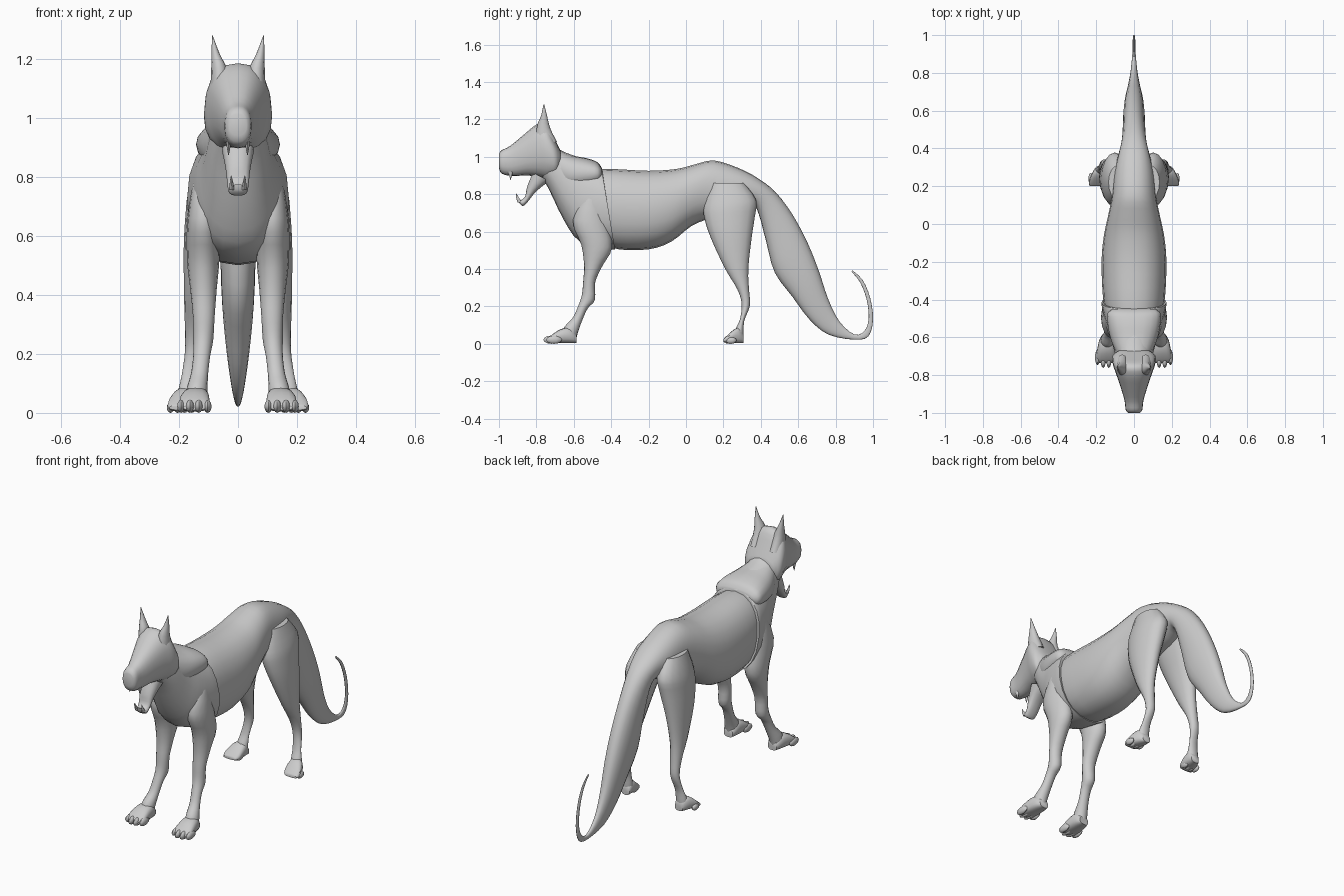
import bpy, bmesh, math
from mathutils import Vector, Matrix


def finish(name, bm, mirror):
    bmesh.ops.recalc_face_normals(bm, faces=bm.faces[:])
    me = bpy.data.meshes.new(name)
    bm.to_mesh(me)
    bm.free()
    me.shade_smooth()
    me.set_sharp_from_angle(angle=math.radians(45))
    ob = bpy.data.objects.new(name, me)
    bpy.context.scene.collection.objects.link(ob)
    if mirror:
        ob.modifiers.new("Mirror", 'MIRROR').use_clip = False
    return ob


def spline(rows, steps):
    """Catmull-Rom interpolation of the ring parameters."""
    out = []
    for i in range(len(rows) - 1):
        p = [rows[max(0, min(len(rows) - 1, i + k))] for k in (-1, 0, 1, 2)]
        for s in range(steps):
            t = s / steps
            out.append([0.5 * (2 * b + (c - a) * t + (2 * a - 5 * b + 4 * c - d) * t * t
                               + (3 * b - a - 3 * c + d) * t ** 3) for a, b, c, d in zip(*p)])
    return out + [list(rows[-1])]


def loft(name, rows, power=1.0, n=20, steps=3, mirror=False):
    """Each row: side-view edge points (y1, z1) and (y2, z2), half width, [centre x]."""
    rows = [tuple(r) + ((0.0,) if len(r) == 5 else ()) for r in rows]
    bm = bmesh.new()
    rings = []
    for y1, z1, y2, z2, w, x in spline(rows, steps):
        ring = []
        for k in range(n):
            a = math.tau * k / n
            c, s = [math.copysign(abs(f) ** power, f) for f in (math.cos(a), math.sin(a))]
            ring.append(bm.verts.new((x + w * c, (y1 + y2) / 2 + s * (y1 - y2) / 2,
                                      (z1 + z2) / 2 + s * (z1 - z2) / 2)))
        rings.append(ring)
    for r, q in zip(rings, rings[1:]):
        for k in range(n):
            bm.faces.new((r[k], r[(k + 1) % n], q[(k + 1) % n], q[k]))
    bm.faces.new(rings[0])
    bm.faces.new(rings[-1])
    return finish(name, bm, mirror)


def toes(name, items):
    bm = bmesh.new()
    for loc, size in items:
        bmesh.ops.create_uvsphere(bm, u_segments=10, v_segments=6, radius=1,
                                  matrix=Matrix.Translation(loc) @ Matrix.Diagonal((*size, 1)))
    return finish(name, bm, True)


# Trunk flowing into the long tail with a curled tip
loft("body_and_tail", [
    (-.50, .93, -.45, .54, .15), (-.40, .935, -.36, .505, .165),
    (-.20, .925, -.20, .505, .172), (-.05, .935, -.08, .545, .16),
    (.05, .96, .03, .63, .138), (.15, .98, .13, .67, .118),
    (.28, .94, .26, .70, .105), (.385, .885, .355, .74, .082),
    (.48, .81, .39, .69, .066), (.57, .69, .43, .54, .06),
    (.65, .54, .475, .38, .058), (.71, .39, .57, .25, .05),
    (.76, .24, .66, .13, .035), (.82, .12, .76, .05, .02),
    (.90, .05, .90, .022, .009), (.955, .07, .975, .04, .007),
    (.977, .14, 1.0, .13, .006), (.965, .24, .985, .245, .006),
    (.93, .33, .945, .34, .005), (.885, .385, .89, .393, .003)], power=.9)

# Neck and chest shell ending in a step over the ribs
loft("neck_and_chest", [
    (-.74, 1.10, -.78, .90, .07), (-.67, 1.035, -.735, .83, .095),
    (-.58, 1.0, -.655, .665, .12), (-.52, .975, -.565, .545, .148),
    (-.46, .95, -.395, .505, .172), (-.45, .94, -.385, .515, .168)], power=.88)

# Raised mantle across the shoulders
loft("shoulder_mantle", [
    (-.69, 1.03, -.71, .87, .085), (-.60, 1.005, -.64, .83, .12),
    (-.53, .992, -.55, .83, .138), (-.475, .972, -.47, .85, .14),
    (-.45, .94, -.45, .885, .11)], power=.85)

# Head
loft("head", [
    (-1.0, 1.015, -1.0, .94, .03), (-.985, 1.035, -.985, .91, .044),
    (-.94, 1.058, -.93, .897, .05), (-.865, 1.12, -.85, .90, .073),
    (-.80, 1.172, -.78, .89, .096), (-.75, 1.18, -.735, .88, .112),
    (-.705, 1.10, -.69, .895, .113), (-.67, 1.03, -.67, .95, .08)], power=.85)

# Pointed ears
loft("ear", [
    (-.81, 1.08, -.69, 1.08, .033, .062), (-.795, 1.17, -.725, 1.15, .028, .063),
    (-.775, 1.22, -.742, 1.215, .014, .076), (-.762, 1.28, -.758, 1.28, .001, .087)],
    n=12, mirror=True)

# Open lower jaw
loft("lower_jaw", [
    (-.82, .915, -.73, .87, .055), (-.85, .84, -.80, .815, .042),
    (-.86, .79, -.845, .76, .036), (-.88, .77, -.872, .736, .032),
    (-.895, .775, -.893, .755, .022)], power=.85, n=14)

# Canine teeth
loft("lower_fang", [(-.90, .755, -.875, .755, .008, .02), (-.908, .78, -.892, .78, .006, .022),
                    (-.91, .805, -.908, .805, .001, .023)], n=8, mirror=True)
loft("upper_fang", [(-.955, .92, -.925, .92, .009, .032), (-.945, .90, -.93, .90, .006, .032),
                    (-.94, .875, -.938, .875, .001, .032)], n=8, mirror=True)

# Front legs
loft("front_leg", [
    (-.53, .83, -.46, .83, .04, .105), (-.605, .66, -.42, .66, .055, .116),
    (-.56, .53, -.395, .515, .055, .118), (-.545, .42, -.445, .42, .045, .117),
    (-.55, .33, -.485, .33, .037, .116), (-.557, .26, -.487, .235, .034, .118),
    (-.577, .20, -.525, .19, .029, .123), (-.605, .14, -.553, .13, .029, .13),
    (-.65, .09, -.578, .06, .036, .14), (-.66, .04, -.588, .02, .036, .142)], n=16, mirror=True)
loft("front_paw", [
    (-.585, .05, -.585, .005, .028, .14), (-.62, .085, -.61, .004, .042, .142),
    (-.67, .078, -.67, .004, .05, .146), (-.715, .05, -.72, .005, .052, .148),
    (-.735, .03, -.735, .01, .04, .148)], power=.75, n=16, mirror=True)
toes("front_toes", [(Vector((.148 + d, -.728 + abs(d) * .5, .022)), (.014, .042, .022))
                    for d in (-.045, -.015, .015, .045)])

# Hind legs
loft("hind_leg", [
    (.13, .86, .31, .86, .05, .085), (.095, .74, .375, .77, .07, .098),
    (.10, .665, .368, .68, .068, .11), (.135, .56, .35, .56, .056, .128),
    (.21, .40, .333, .40, .039, .144), (.275, .29, .337, .29, .03, .15),
    (.298, .21, .342, .205, .026, .154), (.288, .13, .312, .125, .026, .165),
    (.265, .08, .308, .06, .032, .172), (.25, .03, .305, .02, .034, .175)],
    n=16, mirror=True)
loft("hind_paw", [
    (.308, .05, .308, .005, .025, .17), (.285, .085, .29, .004, .036, .176),
    (.255, .075, .25, .004, .045, .184), (.22, .045, .215, .005, .048, .191),
    (.20, .025, .20, .01, .038, .195)], power=.75, n=16, mirror=True)
toes("hind_toes", [(Vector((.193 + d, .226 + abs(d) * .4, .018)), (.013, .03, .018))
                   for d in (-.036, -.012, .012, .036)])
